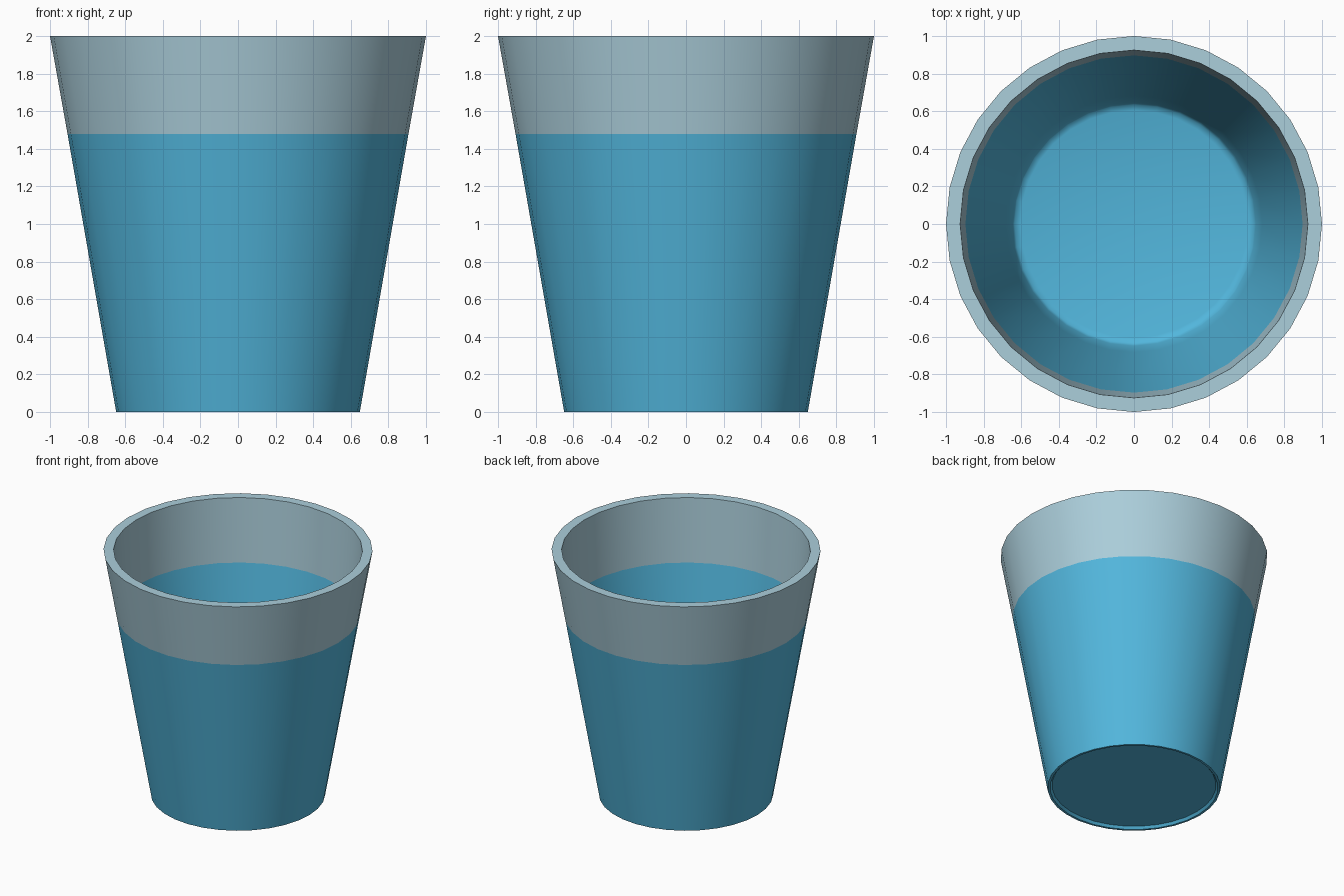
import bpy, bmesh, math

if "Cube" in bpy.data.objects:
    bpy.data.objects.remove(bpy.data.objects["Cube"])

SIDES = 32


def material(name, rgb):
    m = bpy.data.materials.new(name)
    m.diffuse_color = (*rgb, 1.0)
    m.use_nodes = True
    m.node_tree.nodes["Principled BSDF"].inputs["Base Color"].default_value = m.diffuse_color
    return m


def lathe(name, profile, mat, closed=False):
    """Spin an (r, z) profile round the z axis; r = 0 points become poles."""
    bm = bmesh.new()
    rings = []
    for r, z in profile:
        if r == 0:
            rings.append([bm.verts.new((0, 0, z))] * SIDES)
        else:
            rings.append([bm.verts.new((r * math.cos(2 * math.pi * i / SIDES),
                                        r * math.sin(2 * math.pi * i / SIDES), z))
                          for i in range(SIDES)])
    pairs = list(zip(rings, rings[1:]))
    if closed:
        pairs.append((rings[-1], rings[0]))
    for a, b in pairs:
        for i in range(SIDES):
            j = (i + 1) % SIDES
            quad = [a[i], a[j], b[j], b[i]]
            bm.faces.new(list(dict.fromkeys(quad)))
    bmesh.ops.recalc_face_normals(bm, faces=bm.faces[:])
    me = bpy.data.meshes.new(name)
    bm.to_mesh(me)
    bm.free()
    me.materials.append(mat)
    ob = bpy.data.objects.new(name, me)
    bpy.context.collection.objects.link(ob)
    bpy.ops.object.select_all(action='DESELECT')
    ob.select_set(True)
    bpy.context.view_layer.objects.active = ob
    bpy.ops.object.shade_smooth_by_angle(angle=math.radians(40))
    return ob


blue = material("water blue", (0.085, 0.47, 0.72))
grey = material("pale grey blue", (0.41, 0.62, 0.71))

# Blue lower cup: outside wall, foot, recessed base, and the inside
lathe("lower_cup", [
    (0, 0.02), (0.615, 0.02), (0.63, 0.0), (0.648, 0.0), (0.692, 0.25),
    (0.907, 1.48), (0.897, 1.48), (0.682, 0.25), (0.648, 0.06),
    (0.635, 0.04), (0.605, 0.03), (0, 0.03)], blue)

# Pale upper band with a flat rim, narrowing down to the blue part
lathe("upper_band", [
    (0.907, 1.48), (1.0, 2.0), (0.925, 2.0), (0.897, 1.48)], grey, closed=True)
